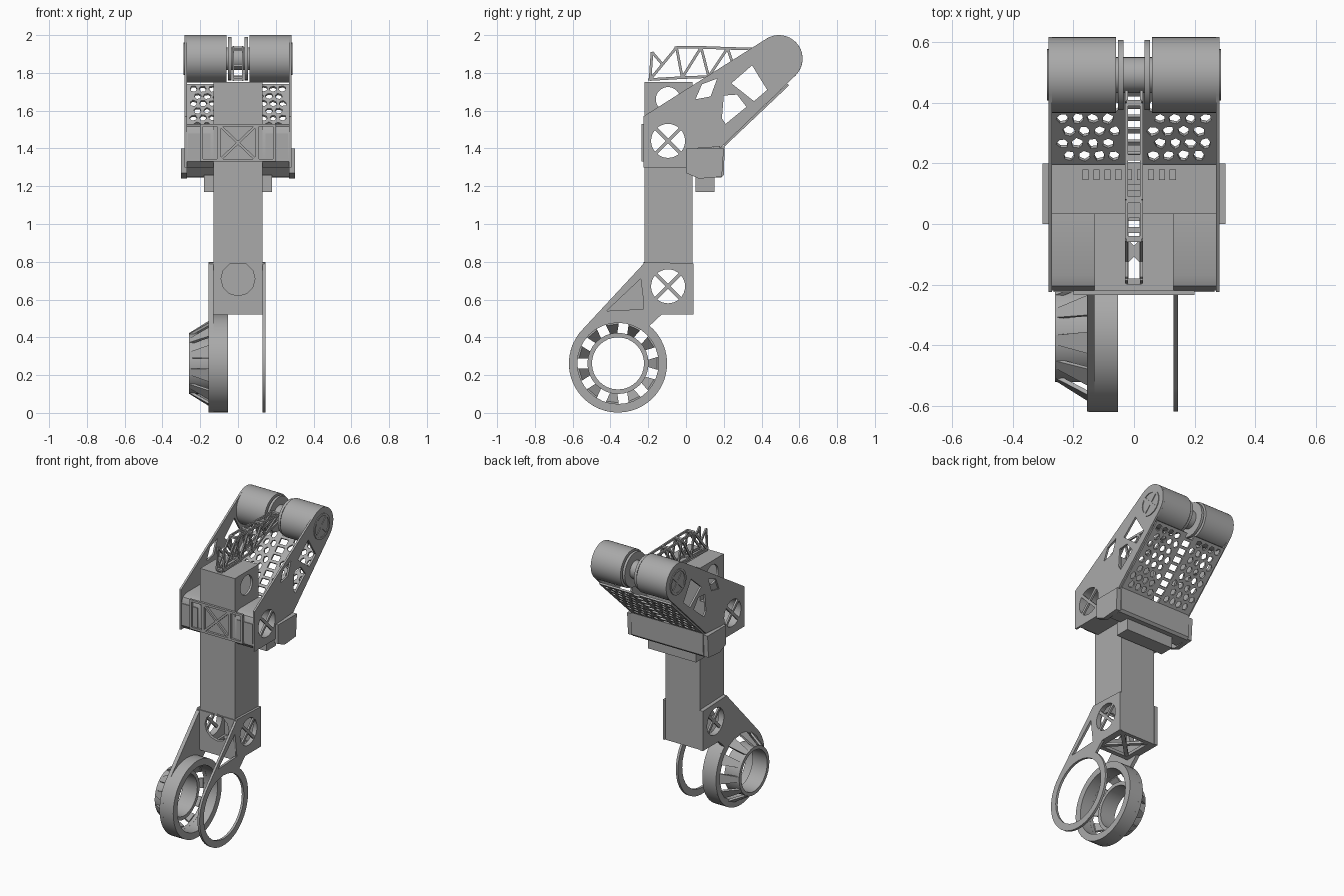
import bpy, bmesh, math, random
from mathutils import Matrix, Vector

random.seed(4)
if "Cube" in bpy.data.objects:
    bpy.data.objects.remove(bpy.data.objects["Cube"])

grey = bpy.data.materials.new("matte_grey")
grey.use_nodes = True
grey.diffuse_color = (0.4, 0.4, 0.4, 1)
grey.node_tree.nodes["Principled BSDF"].inputs["Base Color"].default_value = (0.4, 0.4, 0.4, 1)


def frame(u, v, origin=(0, 0, 0)):
    """Matrix whose local x and y follow u and v."""
    u, v = Vector(u), Vector(v)
    m = Matrix((u, v, u.cross(v))).transposed().to_4x4()
    m.translation = origin
    return m


SIDE = frame((0, 1, 0), (0, 0, 1))     # profile (y, z), extruded along x
FRONT = frame((1, 0, 0), (0, 0, 1))    # profile (x, z), extruded along -y
FLAT = Matrix.Identity(4)              # profile (x, y), extruded along z


def finish(name, bm):
    bmesh.ops.remove_doubles(bm, verts=bm.verts, dist=0.0001)
    bmesh.ops.recalc_face_normals(bm, faces=bm.faces)
    for f in bm.faces:
        f.smooth = True
    mesh = bpy.data.meshes.new(name)
    bm.to_mesh(mesh)
    bm.free()
    mesh.set_sharp_from_angle(angle=math.radians(30))
    mesh.materials.append(grey)
    ob = bpy.data.objects.new(name, mesh)
    bpy.context.collection.objects.link(ob)
    return ob


def plate(name, outline, holes, a, b, plane=SIDE):
    """Profile with holes, extruded from a to b along the plane normal."""
    curve = bpy.data.curves.new(name, 'CURVE')
    curve.dimensions, curve.fill_mode = '2D', 'BOTH'
    curve.extrude = abs(b - a) / 2
    for loop in [outline] + holes:
        s = curve.splines.new('POLY')
        s.points.add(len(loop) - 1)
        for p, q in zip(s.points, loop):
            p.co = (q[0], q[1], 0, 1)
        s.use_cyclic_u = True
    tmp = bpy.data.objects.new(name, curve)
    bpy.context.collection.objects.link(tmp)
    bpy.context.view_layer.update()
    mesh = bpy.data.meshes.new_from_object(tmp.evaluated_get(bpy.context.evaluated_depsgraph_get()))
    bm = bmesh.new()
    bm.from_mesh(mesh)
    bm.transform(plane @ Matrix.Translation((0, 0, (a + b) / 2)))
    bpy.data.objects.remove(tmp)
    bpy.data.curves.remove(curve)
    bpy.data.meshes.remove(mesh)
    return finish(name, bm)


def arc(c, r, start=0, end=360, n=32):
    count = n if end - start == 360 else n + 1
    angles = [math.radians(start + (end - start) * i / n) for i in range(count)]
    return [(c[0] + r * math.cos(t), c[1] + r * math.sin(t)) for t in angles]


def rect(x0, y0, x1, y1):
    return [(x0, y0), (x1, y0), (x1, y1), (x0, y1)]


def bar(name, p, q, w, a, b, plane=SIDE):
    p, q = Vector(p), Vector(q)
    d = (q - p).normalized() * w / 2
    n = Vector((-d.y, d.x))
    plate(name, [p + n, q + n, q - n, p - n], [], a, b, plane)


def cross(name, c, r, w, a, b, plane=SIDE, aspect=1):
    for k in (-1, 1):
        bar(name, (c[0] - r * aspect, c[1] - r * k), (c[0] + r * aspect, c[1] + r * k), w, a, b, plane)


UPPER, LOWER, SLOT = (-0.095, 1.44), (-0.095, 0.67), (-0.095, 1.66)
ROLL, RING = (0.492, 1.875), (-0.36, 0.262)

# Hollow square column with bored side walls
bores = [arc(UPPER, 0.09), arc(LOWER, 0.09), arc(SLOT, 0.065)]
for s in (-1, 1):
    plate("column_side_wall", rect(-0.22, 0.52, 0.035, 1.75), bores, s * 0.115, s * 0.13)
plate("column_front_wall", rect(-0.115, 0.52, 0.115, 1.75), [arc((0, 0.71), 0.09, n=12)], 0.207, 0.22, FRONT)
plate("column_back_wall", rect(-0.115, 0.52, 0.115, 1.75), [], -0.035, -0.022, FRONT)
plate("column_top", rect(-0.13, -0.22, 0.13, 0.035), [rect(-0.018, -0.2, 0.018, 0.02)], 1.74, 1.752, FLAT)
plate("column_base_frame", rect(-0.13, -0.22, 0.13, 0.035), [rect(-0.1, -0.19, 0.1, 0.01)], 0.52, 0.54, FLAT)
cross("column_base_brace", (0, -0.09), 0.1, 0.025, 0.522, 0.538, FLAT)

# Shoulder blocks, arm plates and rollers, both sides
block = [(-0.19, 1.3), (0.035, 1.3), (0.035, 1.53), (-0.17, 1.53), (-0.205, 1.515), (-0.22, 1.48), (-0.22, 1.33)]
arm = [(-0.225, 1.57), (-0.225, 1.3), (0.04, 1.3), (0.05, 1.4), (0.19, 1.41)] + arc(ROLL, 0.125, -48, 122, 20)
windows = [
    [(0.05, 1.66), (0.085, 1.74), (0.165, 1.77), (0.13, 1.675)],
    [(0.24, 1.745), (0.35, 1.84), (0.38, 1.79), (0.43, 1.71), (0.36, 1.65)],
    [(0.19, 1.56), (0.20, 1.68), (0.27, 1.685), (0.32, 1.62), (0.21, 1.53)]]
for s in (-1, 1):
    plate("shoulder_block", block, [arc(UPPER, 0.09)], s * 0.13, s * 0.27)
    plate("shoulder_front_panel", rect(*sorted((s * 0.145, s * 0.265))[:1], 1.345, sorted((s * 0.145, s * 0.265))[1], 1.48),
          [], 0.22, 0.225, FRONT)
    plate("arm_plate", arm, windows + [arc(UPPER, 0.09)], s * 0.27, s * 0.283)
    cross("arm_bore_brace", UPPER, 0.065, 0.018, s * 0.27, s * 0.283)
    plate("roller", arc(ROLL, 0.125, n=48), [], s * 0.06, s * 0.27)
    plate("roller_inner_flange", arc(ROLL, 0.115), [arc(ROLL, 0.06)], s * 0.035, s * 0.052)
    plate("roller_hub_ring", arc(ROLL, 0.085), [arc(ROLL, 0.07)], s * 0.283, s * 0.288)
    cross("roller_hub_spoke", ROLL, 0.052, 0.02, s * 0.283, s * 0.287)
plate("roller_axle", arc(ROLL, 0.06, n=20), [], -0.06, 0.06)

# Braced plate on the front of the shoulders
plate("front_brace_frame", rect(-0.2, 1.33, 0.2, 1.53),
      [rect(-0.185, 1.345, -0.11, 1.515), rect(-0.09, 1.345, 0.09, 1.515), rect(0.11, 1.345, 0.185, 1.515)],
      0.22, 0.235, FRONT)
cross("front_brace_cross", (0, 1.43), 0.085, 0.014, 0.22, 0.234, FRONT, 1.05)

# Lattice panel under the arms, in two halves
slope = Vector((0, 0.37, 0.35)).normalized()
PANEL = frame((1, 0, 0), slope, (0, 0.2, 1.415))
for s in (-1, 1):
    cells = []
    for row in range(8):
        for col in range(4):
            cx = s * (0.064 + col * 0.05 + (row % 2) * 0.022)
            cy = 0.04 + row * 0.056
            turn = random.uniform(0, 60)
            cells.append([(cx + math.cos(math.radians(turn + 60 * k)) * random.uniform(0.016, 0.023),
                           cy + math.sin(math.radians(turn + 60 * k)) * random.uniform(0.019, 0.026))
                          for k in range(6)])
    x0, x1 = sorted((s * 0.028, s * 0.27))
    plate("lattice_panel", rect(x0, 0, x1, 0.47), cells, -0.006, 0.006, PANEL)
for i in range(8):
    y = 0.03 + i * 0.056
    plate("lattice_rung", rect(-0.028, y, 0.028, y + 0.018), [], -0.006, 0.006, PANEL)

# Central truss from the column top to the axle
base = [(-0.19, 1.765), (-0.02, 1.775), (0.12, 1.78), (0.25, 1.84), (0.45, 1.89)]
crest = [(-0.18, 1.91), (-0.05, 1.935), (0.08, 1.935), (0.22, 1.93), (0.4, 1.925)]
for s in (-1, 1):
    struts = list(zip(base, base[1:])) + list(zip(crest[1:], crest[2:]))
    struts += list(zip(base, crest)) + list(zip(base, crest[1:])) + [(crest[0], (-0.12, 1.84))]
    for p, q in struts:
        bar("truss_strut", p, q, 0.014, s * 0.02, s * 0.03)
for y, z in base[:4] + crest[1:]:
    plate("truss_rung", rect(y - 0.01, z - 0.006, y + 0.01, z + 0.006), [], -0.025, 0.025)

# Rear housing with sloped underside and lower tab
housing = [(0.035, 1.3), (0.085, 1.25), (0.185, 1.245), (0.2, 1.26), (0.205, 1.41), (0.035, 1.4)]
plate("rear_housing", housing, [], -0.27, 0.27)
for s in (-1, 1):
    plate("housing_end_cap", [(0.0, 1.27), (0.07, 1.24), (0.19, 1.25), (0.2, 1.4), (0.0, 1.4)], [], s * 0.27, s * 0.302)
plate("housing_tab", rect(0.05, 1.17, 0.15, 1.26), [], -0.18, 0.18)
for i in range(9):
    x = -0.17 + i * 0.036
    plate("housing_slat", rect(x, 0.145, x + 0.02, 0.18), [], 1.405, 1.415, FLAT)

# Lower fork: bracket plates merging into rings
fork = [(-0.215, 0.8)] + arc(RING, 0.26, 135, 410, 40) + [(-0.13, 0.52), (0.04, 0.52), (0.04, 0.79)]
gap = [(-0.24, 0.71), (-0.42, 0.54), (-0.22, 0.55)]
plate("fork_plate_left", fork, [arc(LOWER, 0.09), arc(RING, 0.215), gap], 0.13, 0.146)
plate("fork_plate_right", fork, [arc(LOWER, 0.09), arc(RING, 0.215)], -0.155, -0.13)
for s in (-1, 1):
    cross("fork_bore_brace", LOWER, 0.065, 0.018, s * 0.132, s * 0.144)
plate("fork_front_plate", rect(-0.15, 0.53, 0.14, 0.795), [arc((0, 0.71), 0.09, n=12)], 0.22, 0.226, FRONT)
plate("ring_rim", arc(RING, 0.26, n=48), [arc(RING, 0.215, n=48)], -0.15, -0.052)

# Spoked cone on the outside of the rim
plate("hub_ring", arc(RING, 0.162), [arc(RING, 0.138)], -0.26, -0.15)
bm = bmesh.new()
spokes = 11
for i in range(spokes):
    mid = math.tau * i / spokes
    corners = []
    for x, r, half in ((-0.155, 0.225, 0.16), (-0.26, 0.16, 0.1)):
        for depth in (0, 0.016):
            for k in (-1, 1):
                t = mid + k * half
                corners.append(bm.verts.new((x, RING[0] + (r - depth) * math.cos(t), RING[1] + (r - depth) * math.sin(t))))
    for ids in ((0, 1, 3, 2), (4, 5, 7, 6), (0, 1, 5, 4), (2, 3, 7, 6), (0, 2, 6, 4), (1, 3, 7, 5)):
        bm.faces.new([corners[j] for j in ids])
finish("cone_spokes", bm)
